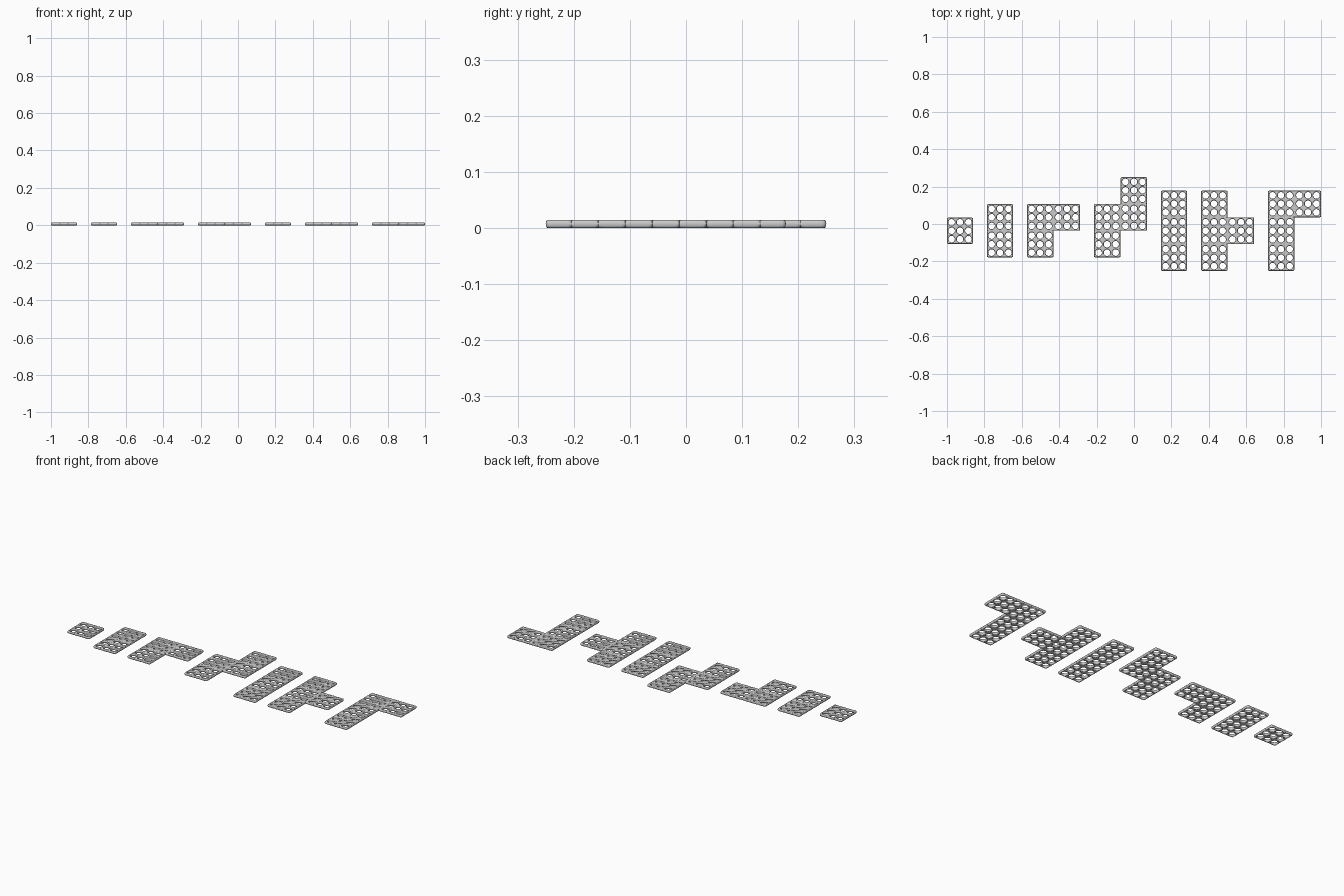
import bpy, bmesh, math

if "Cube" in bpy.data.objects:
    bpy.data.objects.remove(bpy.data.objects["Cube"])

U = 2 / 416          # one design unit
R = 3.6              # hole radius at its waist
F = 1.5              # half thickness
ROUND = 0.77         # horizontal width of the rounding
PULL = 0.4           # holes sit a little closer to the centre of their cell
SIDE = 8             # segments per tile side
RADIAL = [0, .03, .12, .3, .5, .7, .88, .97, 1]
GAP = 15.5
CENTRE_Y = -7.5

# name, cells (column, row from the bottom), bottom edge relative to the centre row
PIECES = [
    ("single_plate", [(0, 0)], -14.5),
    ("double_plate", [(0, 0), (0, 1)], -29.5),
    ("small_corner_plate", [(0, 0), (0, 1), (1, 1)], -29.5),
    ("zigzag_plate", [(0, 0), (0, 1), (1, 1), (1, 2)], -29.5),
    ("straight_plate", [(0, 0), (0, 1), (0, 2)], -44.5),
    ("tee_plate", [(0, 0), (0, 1), (0, 2), (1, 1)], -44.5),
    ("large_corner_plate", [(0, 0), (0, 1), (0, 2), (1, 2)], -44.5),
]


def line(k, n):
    """Position of tile boundary k when n tiles span the piece."""
    return min(max(k * 10 - 0.5, 0), n * 10 - 1)


def make_piece(name, cells, x0, y0):
    tiles = {(c * 3 + i, r * 3 + j) for c, r in cells
             for i in range(3) for j in range(3)}
    nx = max(t[0] for t in tiles) + 1
    ny = max(t[1] for t in tiles) + 1

    def rect(t):
        ax, bx = line(t[0], nx), line(t[0] + 1, nx)
        ay, by = line(t[1], ny), line(t[1] + 1, ny)
        # tiles outside the grid lie beyond the outer edge
        if t[0] < 0: ax = -10
        if t[0] >= nx: bx = ax + 10
        if t[1] < 0: ay = -10
        if t[1] >= ny: by = ay + 10
        return ax, bx, ay, by

    def hole_centre(t):
        a, b, c, d = rect(t)
        return ((a + b) / 2 + PULL * (1 - t[0] % 3),
                (c + d) / 2 + PULL * (1 - t[1] % 3))

    bm = bmesh.new()
    for t in tiles:
        ax, bx, ay, by = rect(t)
        cx, cy = hole_centre(t)
        around = [(t[0] + i, t[1] + j) for i in (-1, 0, 1) for j in (-1, 0, 1)]
        holes = [hole_centre(q) for q in around if q in tiles]
        outside = [rect(q) for q in around if q not in tiles]

        # rounded height from the distance to the nearest hole or edge
        def height(x, y):
            dist = min(math.hypot(x - hx, y - hy) - R for hx, hy in holes)
            for a, b, c, d in outside:
                dist = min(dist, math.hypot(max(a - x, 0, x - b), max(c - y, 0, y - d)))
            if dist < 1e-6:
                return 0
            d = min(dist / ROUND, 1)
            return F * math.sqrt(1 - (1 - d) ** 2)

        # outline of the tile, anticlockwise, with convex piece corners cut back
        corners = [(ax, ay), (bx, ay), (bx, by), (ax, by)]
        rim, cut = [], set()
        for k in range(4):
            p, q = corners[k], corners[(k + 1) % 4]
            rim += [(p[0] + (q[0] - p[0]) * s / SIDE, p[1] + (q[1] - p[1]) * s / SIDE)
                    for s in range(SIDE)]
        for k, (sx, sy) in enumerate([(-1, -1), (1, -1), (1, 1), (-1, 1)]):
            if (t[0] + sx, t[1]) not in tiles and (t[0], t[1] + sy) not in tiles:
                px, py = rim[k * SIDE]
                rim[k * SIDE] = (px - sx * 0.38, py - sy * 0.38)
                cut.add(k * SIDE)

        # upper and lower skins running from the hole to the tile outline
        for sign in (1, -1):
            grid = []
            for k, (px, py) in enumerate(rim):
                length = math.hypot(px - cx, py - cy)
                dx, dy = (px - cx) / length, (py - cy) / length
                ray = []
                for f in RADIAL:
                    r = R + (length - R) * f
                    x, y = cx + dx * r, cy + dy * r
                    h = height(x, y)
                    if k in cut:      # round off towards the cut corner
                        d = min((length - r) / ROUND, 1)
                        h = min(h, F * math.sqrt(max(0, 1 - (1 - d) ** 2)))
                    ray.append(bm.verts.new(((x0 + x) * U, (y0 + y) * U, (F + sign * h) * U)))
                grid.append(ray)
            for k in range(len(grid)):
                a, b = grid[k], grid[(k + 1) % len(grid)]
                for m in range(len(RADIAL) - 1):
                    quad = (a[m], a[m + 1], b[m + 1], b[m])
                    bm.faces.new(quad if sign > 0 else quad[::-1])

    bmesh.ops.remove_doubles(bm, verts=bm.verts[:], dist=1e-5)
    mesh = bpy.data.meshes.new(name)
    bm.to_mesh(mesh)
    bm.free()
    obj = bpy.data.objects.new(name, mesh)
    bpy.context.collection.objects.link(obj)
    bpy.ops.object.select_all(action='DESELECT')
    obj.select_set(True)
    bpy.context.view_layer.objects.active = obj
    bpy.ops.object.shade_smooth_by_angle(angle=math.radians(60))
    return nx * 10 - 1


# lay the plates out in a row
x = -208
for name, cells, bottom in PIECES:
    x += make_piece(name, cells, x, CENTRE_Y + bottom) + GAP
